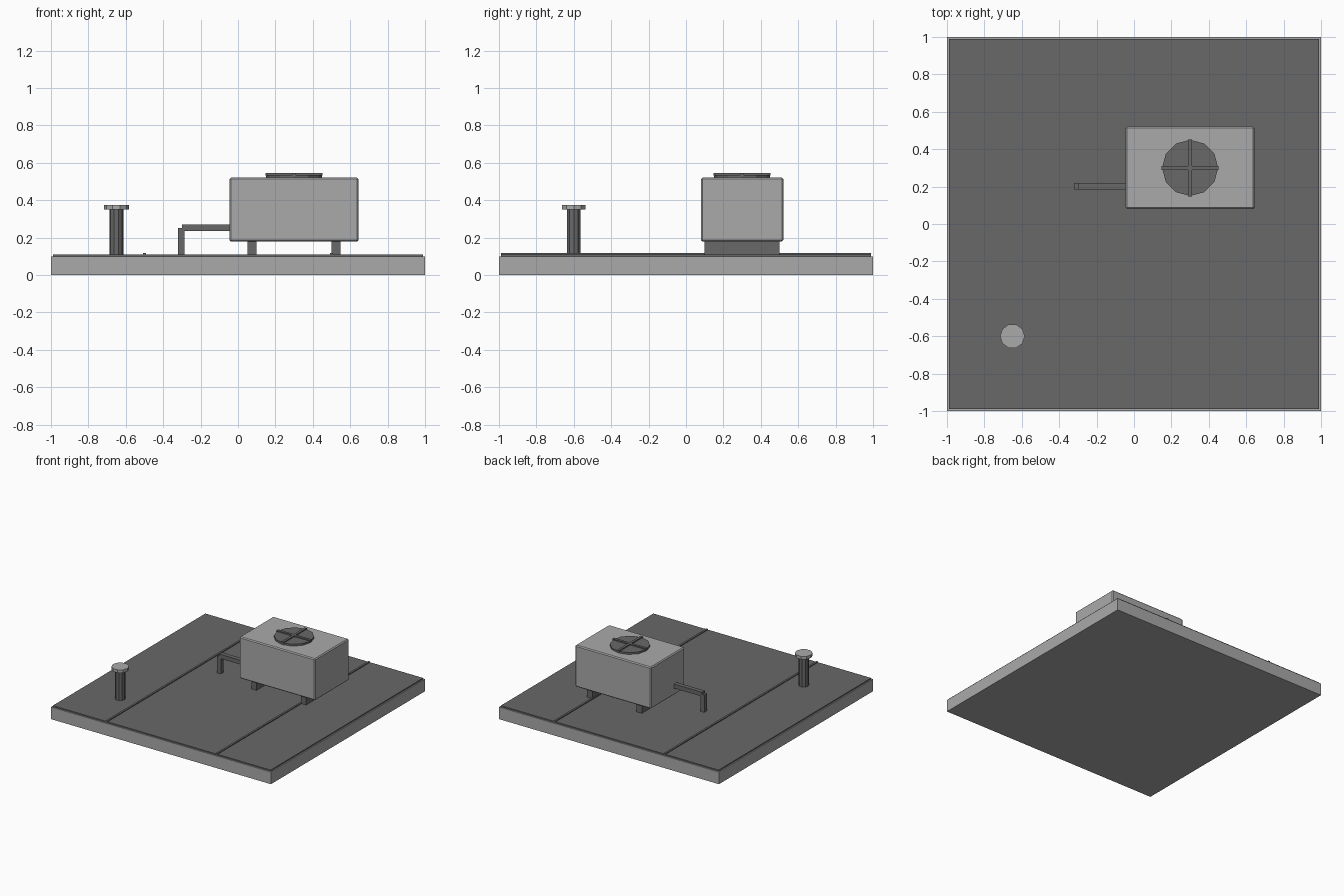
import bpy
import math

default_cube = bpy.data.objects.get("Cube")
if default_cube:
    bpy.data.objects.remove(default_cube, do_unlink=True)


def make_material(name, value):
    mat = bpy.data.materials.new(name)
    mat.use_nodes = True
    colour = (value, value, value, 1)
    mat.diffuse_color = colour
    mat.node_tree.nodes["Principled BSDF"].inputs["Base Color"].default_value = colour
    return mat


light_grey = make_material("light_grey", 0.40)
dark_grey = make_material("dark_grey", 0.14)


def box(name, low, high, mat, bevel=0):
    centre = [(a + b) / 2 for a, b in zip(low, high)]
    bpy.ops.mesh.primitive_cube_add(size=1, location=centre)
    ob = bpy.context.object
    ob.name = name
    ob.scale = [b - a for a, b in zip(low, high)]
    bpy.ops.object.transform_apply(location=False, rotation=False, scale=True)
    ob.data.materials.append(mat)
    if bevel:
        mod = ob.modifiers.new("edge_bevel", "BEVEL")
        mod.width = bevel
        mod.segments = 1
    return ob


def drum(name, x, y, bottom, top, radius, sides, mat):
    bpy.ops.mesh.primitive_cylinder_add(
        vertices=sides, radius=radius, depth=top - bottom,
        location=(x, y, (bottom + top) / 2), rotation=(0, 0, math.pi / 2))
    ob = bpy.context.object
    ob.name = name
    ob.data.materials.append(mat)
    return ob


# Roof slab, membrane and its raised seams
box("roof_slab", (-1, -1, 0), (1, 1, 0.1), light_grey)
box("roof_membrane", (-0.99, -0.99, 0.1), (0.99, 0.99, 0.11), dark_grey)
for side, x in (("right", -0.5), ("left", 0.5)):
    box(side + "_seam", (x - 0.008, -0.99, 0.105), (x + 0.008, 0.99, 0.117), dark_grey)

# Cooling unit on two rails
ux, uy = 0.3, 0.3
box("unit_housing", (ux - 0.345, uy - 0.22, 0.178), (ux + 0.345, uy + 0.22, 0.52),
    light_grey, bevel=0.008)
for side, x in (("right", ux - 0.225), ("left", ux + 0.225)):
    box(side + "_rail", (x - 0.024, uy - 0.2, 0.105), (x + 0.024, uy + 0.2, 0.18), dark_grey)

# Fan disc with crossed guard bars
drum("fan_disc", ux, uy, 0.515, 0.535, 0.15, 12, dark_grey)
box("fan_bar_across", (ux - 0.153, uy - 0.01, 0.531), (ux + 0.153, uy + 0.01, 0.544), dark_grey)
box("fan_bar_along", (ux - 0.01, uy - 0.153, 0.531), (ux + 0.01, uy + 0.153, 0.544), dark_grey)

# Square pipe from the unit down into the roof
box("pipe_run", (-0.3, 0.184, 0.235), (-0.03, 0.22, 0.27), dark_grey)
box("pipe_drop", (-0.32, 0.184, 0.105), (-0.285, 0.22, 0.252), dark_grey)

# Vent stack with cap
drum("vent_stack", -0.65, -0.6, 0.105, 0.352, 0.038, 10, dark_grey)
drum("vent_cap", -0.65, -0.6, 0.35, 0.375, 0.066, 10, light_grey)
